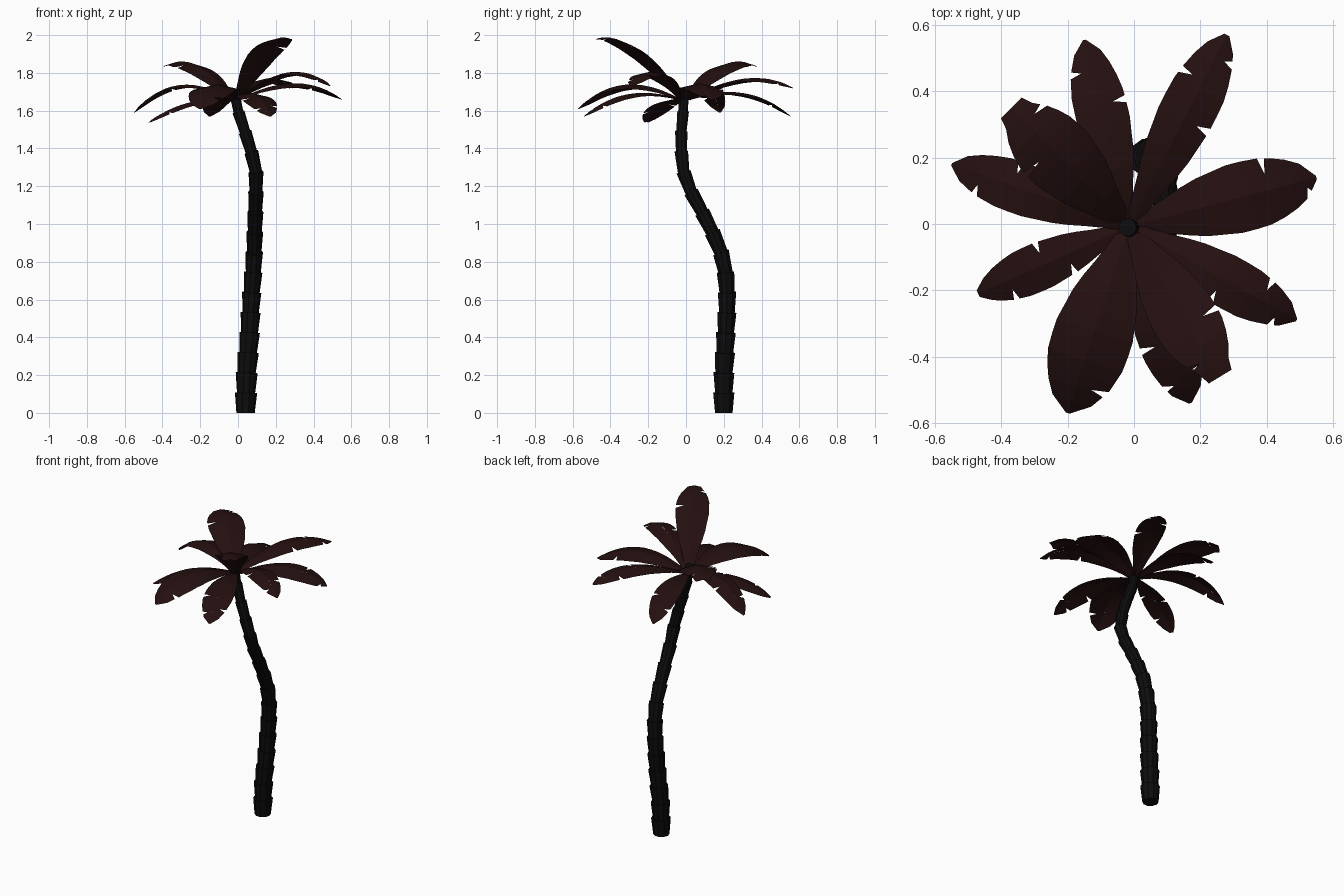
import bpy, bmesh, math
from mathutils import Vector

if "Cube" in bpy.data.objects:
    bpy.data.objects.remove(bpy.data.objects["Cube"])


def material(name, rgb):
    m = bpy.data.materials.new(name)
    m.diffuse_color = (*rgb, 1)
    m.use_nodes = True
    m.node_tree.nodes["Principled BSDF"].inputs["Base Color"].default_value = m.diffuse_color
    return m


def finish(bm, name, mat):
    me = bpy.data.meshes.new(name)
    bm.to_mesh(me)
    bm.free()
    me.materials.append(mat)
    ob = bpy.data.objects.new(name, me)
    bpy.context.collection.objects.link(ob)
    return ob


def lerp_table(tab, t):
    for a, b in zip(tab, tab[1:]):
        if t <= b[0]:
            f = (t - a[0]) / (b[0] - a[0])
            return [p + (q - p) * f for p, q in zip(a[1:], b[1:])]
    return list(tab[-1][1:])


bark = material("bark", (0.004, 0.004, 0.004))
foliage = material("foliage", (0.018, 0.005, 0.005))

# Trunk: curved stack of flared segments; rows are z, x, y, radius
PATH = [(0, .04, .20, .054), (.2, .045, .20, .053), (.4, .06, .21, .050),
        (.6, .07, .22, .047), (.8, .085, .205, .043), (.9, .087, .165, .041),
        (1.0, .09, .12, .040), (1.1, .093, .065, .038), (1.2, .096, .01, .037),
        (1.3, .095, -.02, .036), (1.45, .05, -.028, .032),
        (1.6, .0, -.015, .029), (1.7, -.02, -.01, .025)]
SIDES, SEGS, TOP = 10, 16, 1.7


def centre(z):
    x, y, r = lerp_table(PATH, z)
    return Vector((x, y, z)), r


bm = bmesh.new()
rings = []
for i in range(SEGS):
    for z, flare in ((TOP * i / SEGS, .9), (TOP * (i + 1) / SEGS, 1.1)):
        c, r = centre(z)
        axis = centre(min(z + .05, TOP))[0] - centre(max(z - .05, 0))[0]
        q = Vector((0, 0, 1)).rotation_difference(axis)
        ring = []
        for k in range(SIDES):
            a = math.tau * k / SIDES
            p = Vector((math.cos(a), math.sin(a), 0)) * r * flare
            if z > 0:
                p = q @ p
            ring.append(bm.verts.new(c + p))
        rings.append(ring)
for a, b in zip(rings, rings[1:]):
    for k in range(SIDES):
        n = (k + 1) % SIDES
        bm.faces.new((a[k], a[n], b[n], b[k]))
bm.faces.new(rings[0][::-1])
bm.faces.new(rings[-1])
finish(bm, "trunk", bark)

# Fronds: tip, arch height, half width, tip width, left and right tears
FRONDS = [
    ((.55, .14, 1.66), 1.83, .105, .05, [.7], [.93]),
    ((.49, -.29, 1.73), 1.91, .08, .05, [.75], [.5, .87]),
    ((.26, -.46, 1.985), 2.02, .10, .40, [.6], [.85]),
    ((.17, -.54, 1.57), 1.76, .09, .05, [.8], [.6, .86]),
    ((-.20, -.57, 1.61), 1.84, .12, .05, [.82], []),
    ((-.47, -.21, 1.54), 1.68, .072, .15, [.35, .76], [.5]),
    ((-.55, .18, 1.59), 1.845, .078, .05, [.8], [.6]),
    ((-.37, .35, 1.84), 1.925, .11, .40, [.6], [.85]),
    ((-.15, .555, 1.57), 1.77, .08, .05, [.8], [.6]),
    ((.28, .57, 1.72), 1.85, .085, .10, [.72], [.5, .86]),
]
HUB = Vector((-.015, -.008, 1.66))


def build_frond(name, tip, arch, half, tip_w, left, right):
    tip = Vector(tip)
    out = (tip - HUB) * Vector((1, 1, 0)).length
    out = Vector((tip.x - HUB.x, tip.y - HUB.y, 0))
    side = Vector((-out.y, out.x, 0)).normalized()
    root = HUB + out.normalized() * .02
    ctrl = HUB + out * .6
    ctrl.z = arch
    outline = [(0, .22), (.15, .5), (.3, .82), (.5, 1), (.65, 1),
               (.8, .82), (.92, .5), (1, tip_w)]

    def rib(t):
        return root * (1 - t) ** 2 + ctrl * 2 * t * (1 - t) + tip * t * t

    # each half is a drooping strip whose rim dips in at the tears
    bm = bmesh.new()
    for sign, tears in ((1, left), (-1, right)):
        pts = [(i / 12, 1) for i in range(13)
               if all(abs(i / 12 - t) > .045 for t in tears)]
        for t in tears:
            pts += [(t - .02, 1), (t, .5), (t + .02, 1)]
        pts.sort()
        row = []
        for t, dip in pts:
            w = half * lerp_table(outline, t)[0] * dip
            c = rib(t)
            row.append((bm.verts.new(c),
                        bm.verts.new(c + side * sign * w - Vector((0, 0, .22 * w)))))
        for (a, b), (c, d) in zip(row, row[1:]):
            bm.faces.new((a, b, d, c) if sign < 0 else (a, c, d, b))
    finish(bm, name, foliage)


for i, f in enumerate(FRONDS):
    build_frond(f"frond_{i + 1}", *f)
